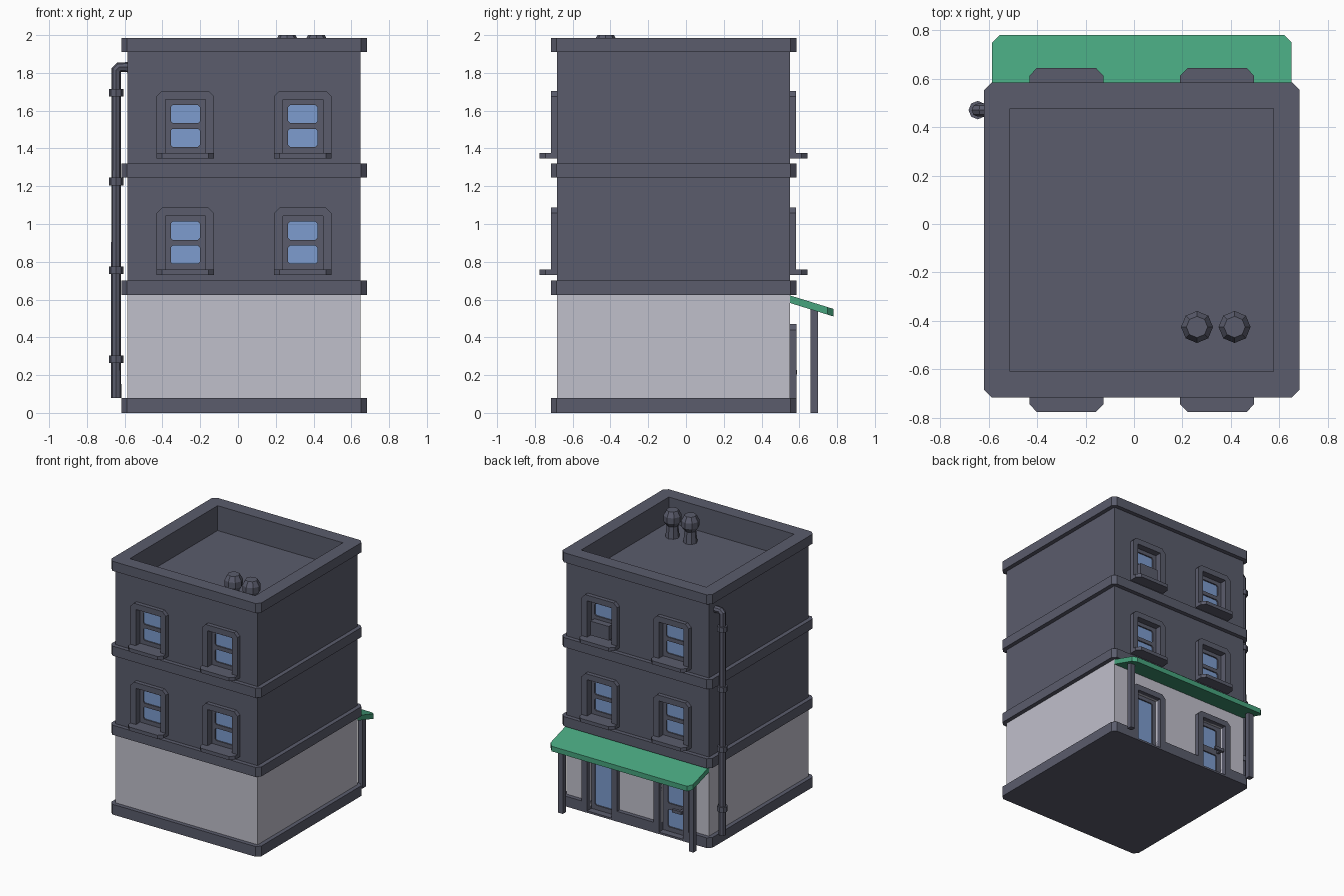
import bpy, bmesh, math
from mathutils import Vector

if "Cube" in bpy.data.objects:
    bpy.data.objects.remove(bpy.data.objects["Cube"])

CX, CY = 0.032, -0.066          # centre of the tower
BODY, SLAB, HOLE = 0.617, 0.65, 0.543
FRONT, BACK = CY - BODY, CY + BODY


def mat(name, r, g, b):
    m = bpy.data.materials.new(name)
    m.diffuse_color = (r, g, b, 1)
    m.use_nodes = True
    m.node_tree.nodes["Principled BSDF"].inputs["Base Color"].default_value = m.diffuse_color
    return m


DARK = mat("slate_grey", 0.103, 0.107, 0.150)
LIGHT = mat("pale_plaster", 0.53, 0.525, 0.60)
GREEN = mat("awning_green", 0.063, 0.37, 0.207)
GLASS = mat("window_blue", 0.205, 0.335, 0.62)


def finish(name, bm, m):
    bmesh.ops.recalc_face_normals(bm, faces=bm.faces)
    me = bpy.data.meshes.new(name)
    bm.to_mesh(me)
    bm.free()
    me.materials.append(m)
    ob = bpy.data.objects.new(name, me)
    bpy.context.collection.objects.link(ob)
    return ob


def prism(name, pts, a, b, place, m=DARK):
    """Extrude a 2D outline from a to b; place(u, v, w) gives the 3D point."""
    bm = bmesh.new()
    lo = [bm.verts.new(place(u, v, a)) for u, v in pts]
    hi = [bm.verts.new(place(u, v, b)) for u, v in pts]
    bm.faces.new(lo)
    bm.faces.new(hi)
    n = len(pts)
    for i in range(n):
        j = (i + 1) % n
        bm.faces.new((lo[i], lo[j], hi[j], hi[i]))
    return finish(name, bm, m)


def up(u, v, w):
    return (u, v, w)


def facing(sign, cx=0, cz=0):
    """Outline in x/z, extruded outwards from the front (-1) or back (1) wall."""
    y0 = BACK if sign > 0 else FRONT
    return lambda u, v, w: (cx + u, y0 + sign * w, cz + v)


def rect(u0, u1, v0, v1, c=0):
    if not c:
        return [(u0, v0), (u1, v0), (u1, v1), (u0, v1)]
    return [(u0 + c, v0), (u1 - c, v0), (u1, v0 + c), (u1, v1 - c),
            (u1 - c, v1), (u0 + c, v1), (u0, v1 - c), (u0, v0 + c)]


def square(h, c=0):
    return rect(CX - h, CX + h, CY - h, CY + h, c)


def cut(ob, cutters):
    for c in cutters:
        md = ob.modifiers.new("cut", 'BOOLEAN')
        md.operation, md.solver, md.object = 'DIFFERENCE', 'EXACT', c
    dg = bpy.context.evaluated_depsgraph_get()
    me = bpy.data.meshes.new_from_object(ob.evaluated_get(dg))
    ob.modifiers.clear()
    ob.data = me


def drop(obs):
    for o in obs:
        bpy.data.objects.remove(o)


def arch(w, z0, z1, iw, iz, c):
    """U-shaped surround outline with clipped upper corners."""
    return [(-w, z0), (-iw, z0), (-iw, iz), (iw, iz), (iw, z0), (w, z0),
            (w, z1 - c), (w - c, z1), (-w + c, z1), (-w, z1 - c)]


def glazed(name, outer, panes, place, front):
    """Panel with cut panes and glass set behind."""
    panel = prism(name, rect(*outer), front - 0.04, front, place)
    holes = [prism("pane_cutter", rect(*p, 0.01), front - 0.014, front + 0.05, place)
             for p in panes]
    cut(panel, holes)
    drop(holes)
    for p in panes:
        prism(name + "_glass", rect(*p, 0.01), front - 0.016, front - 0.010, place, GLASS)


def lathe(name, x, y, prof, m=DARK, n=8):
    """Stack of n-sided rings from (radius, z) pairs."""
    bm = bmesh.new()
    rings = [[bm.verts.new((x + r * math.cos(2 * math.pi * k / n),
                            y + r * math.sin(2 * math.pi * k / n), z))
              for k in range(n)] for r, z in prof]
    for a, b in zip(rings, rings[1:]):
        for k in range(n):
            bm.faces.new((a[k], a[(k + 1) % n], b[(k + 1) % n], b[k]))
    bm.faces.new(rings[0])
    bm.faces.new(rings[-1])
    return finish(name, bm, m)


# Storeys
ground = prism("ground_storey", square(BODY), 0.04, 0.66, up, LIGHT)
upper = prism("upper_storeys", square(BODY), 0.66, 1.91, up)

# Ledges
base = prism("base_plinth", square(SLAB, 0.03), 0, 0.08, up)
prism("lower_ledge", square(SLAB, 0.03), 0.625, 0.70, up)
prism("middle_ledge", square(SLAB, 0.03), 1.245, 1.32, up)
parapet = prism("roof_parapet", square(SLAB, 0.03), 1.91, 1.985, up)

# Openings and roof well
XS = (CX - 0.311, CX + 0.311)
windows = [(s, x, z) for s in (-1, 1) for x in XS for z in (0.73, 1.348)]
roof_hole = prism("roof_cutter", square(HOLE), 1.79, 2.1, up)
win_holes = [prism("window_cutter", rect(-0.106, 0.106, 0.028, 0.312), -0.05, 0.1,
                   facing(s, x, z)) for s, x, z in windows]
door_holes = [prism("door_cutter", rect(-0.105, 0.105, 0.015, 0.425), -0.06, 0.1,
                    facing(1, x)) for x in XS]
cut(upper, [roof_hole] + win_holes)
cut(parapet, [roof_hole])
cut(ground, door_holes)
cut(base, door_holes)
drop([roof_hole] + win_holes + door_holes)

# Windows: surround, sill, sash
for s, x, z in windows:
    f = facing(s, x, z)
    prism("window_surround", arch(0.153, 0.02, 0.357, 0.106, 0.312, 0.03), -0.005, 0.032, f)
    sill = [(-0.153, -0.01), (0.153, -0.01), (0.153, 0.06), (0.123, 0.092),
            (-0.123, 0.092), (-0.153, 0.06)]
    prism("window_sill", sill, 0, 0.028, lambda u, v, w: f(u, w, v))
    glazed("window_sash", (-0.106, 0.106, 0.028, 0.312),
           [(-0.077, 0.077, 0.06, 0.156), (-0.077, 0.077, 0.186, 0.282)], f, -0.02)

# Box in one rear upper window
prism("window_air_unit", rect(-0.08, 0.08, 0.05, 0.16), -0.03, 0.03, facing(1, XS[1], 1.348))

# Shop window and door on the back
for x, name, panes in (
        (XS[1], "shop_window", [(-0.075, 0.075, 0.05, 0.395)]),
        (XS[0], "shop_door", [(-0.065, 0.065, 0.05, 0.185), (-0.065, 0.065, 0.235, 0.395)])):
    f = facing(1, x)
    prism(name + "_surround", arch(0.153, 0, 0.47, 0.105, 0.425, 0.03), -0.005, 0.034, f)
    glazed(name, (-0.105, 0.105, 0.01, 0.425), panes, f, -0.02)
prism("door_handle", rect(-0.09, -0.01, 0.202, 0.226), 0.015, 0.036, facing(1, XS[0]))
prism("door_handle_stem", rect(-0.085, -0.065, 0.205, 0.223), -0.025, 0.02, facing(1, XS[0]))

# Sloping awning and its posts
def slope(u, v, w):
    return (u, v, w - (v - 0.55) * 0.31)


x0, x1, y1 = CX - BODY, CX + BODY, 0.78
prism("awning", [(x0, 0.55), (x1, 0.55), (x1, y1 - 0.03), (x1 - 0.03, y1),
                 (x0 + 0.03, y1), (x0, y1 - 0.03)], 0.582, 0.622, slope, GREEN)
for s in (-1, 1):
    px = CX + s * 0.566
    prism("awning_post", rect(px - 0.02, px + 0.02, 0.66, 0.70), 0, 0.55, up)

# Roof vents
for x in (0.26, 0.415):
    lathe("roof_vent", x, -0.425, [(0.052, 1.785), (0.042, 1.88), (0.066, 1.915),
                                   (0.066, 1.96), (0.044, 2.0)])

# Drainpipe with elbow, and its collars
cu = bpy.data.curves.new("drainpipe", 'CURVE')
cu.dimensions, cu.bevel_depth, cu.bevel_resolution = '3D', 0.027, 2
cu.use_fill_caps = True
path = [(-0.645, 0.08), (-0.645, 1.814), (-0.629, 1.83), (-0.58, 1.83)]
sp = cu.splines.new('POLY')
sp.points.add(len(path) - 1)
for p, (x, z) in zip(sp.points, path):
    p.co = (x, 0.47, z, 1)
cu.materials.append(DARK)
pipe = bpy.data.objects.new("drainpipe", cu)
bpy.context.collection.objects.link(pipe)
me = bpy.data.meshes.new_from_object(
    pipe.evaluated_get(bpy.context.evaluated_depsgraph_get()))
for p in me.polygons:
    p.use_smooth = False
drop([pipe])
bpy.context.collection.objects.link(bpy.data.objects.new("drainpipe", me))
for z in (0.285, 0.755, 1.225, 1.695):
    lathe("pipe_collar", -0.645, 0.47, [(0.038, z - 0.02), (0.038, z + 0.02)])
